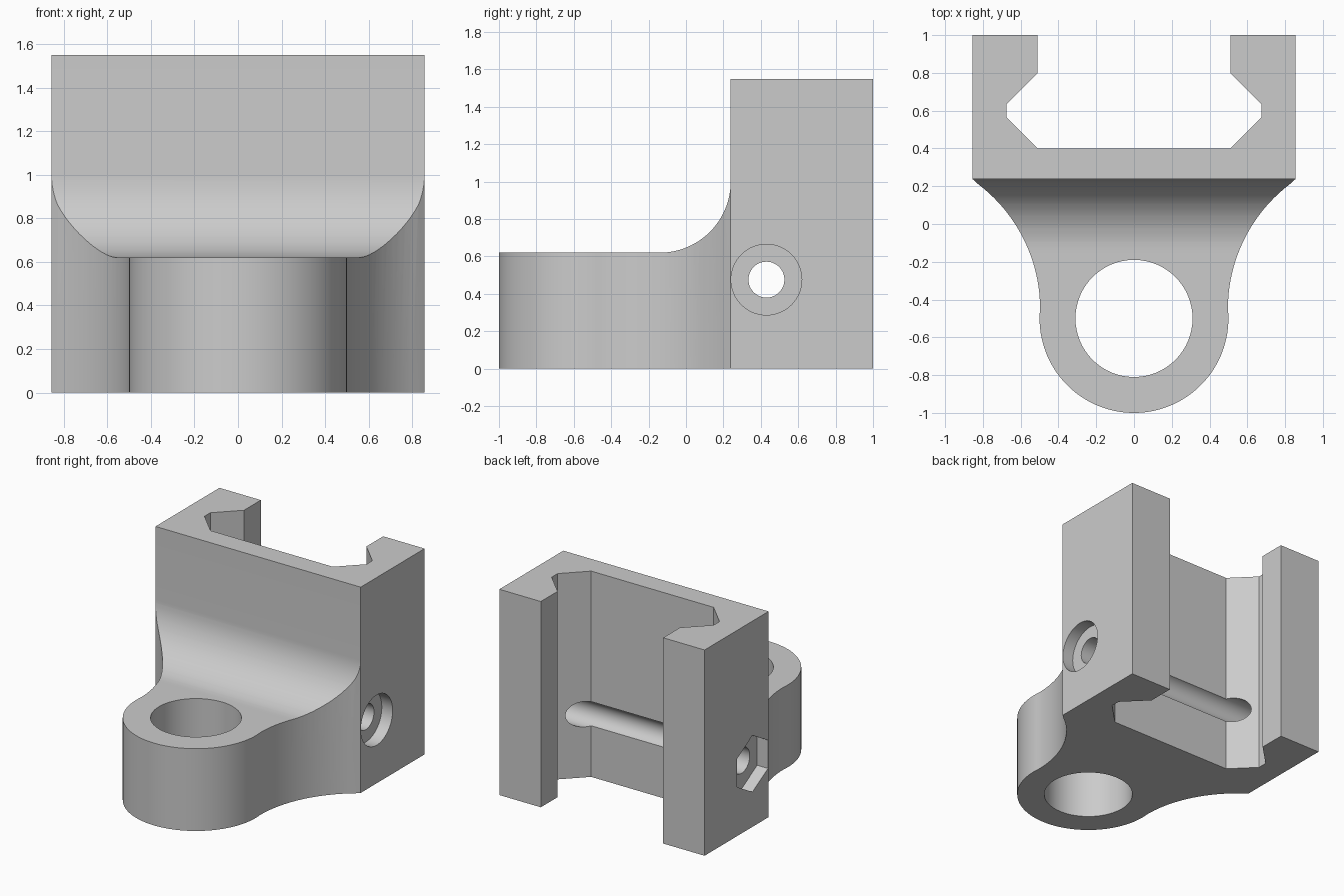
import bpy, bmesh
from math import sin, cos, pi, radians, sqrt, asin
from mathutils import Matrix, Vector

if "Cube" in bpy.data.objects:
    bpy.data.objects.remove(bpy.data.objects["Cube"], do_unlink=True)

grey = bpy.data.materials.new("plain grey")
grey.use_nodes = True
grey.diffuse_color = (0.6, 0.6, 0.6, 1)
grey.node_tree.nodes["Principled BSDF"].inputs["Base Color"].default_value = (0.6, 0.6, 0.6, 1)


def arc(cx, cy, r, start, end, steps):
    """Points on an arc, angles in radians."""
    return [(cx + r * cos(start + (end - start) * i / steps),
             cy + r * sin(start + (end - start) * i / steps)) for i in range(steps + 1)]


def prism(name, points, direction):
    """Extrude a closed loop of 3D points along a vector."""
    bm = bmesh.new()
    face = bm.faces.new([bm.verts.new(p) for p in points])
    ext = bmesh.ops.extrude_face_region(bm, geom=[face])
    moved = [v for v in ext["geom"] if isinstance(v, bmesh.types.BMVert)]
    bmesh.ops.translate(bm, verts=moved, vec=Vector(direction))
    bmesh.ops.recalc_face_normals(bm, faces=bm.faces)
    mesh = bpy.data.meshes.new(name)
    bm.to_mesh(mesh)
    bm.free()
    mesh.materials.append(grey)
    obj = bpy.data.objects.new(name, mesh)
    bpy.context.collection.objects.link(obj)
    return obj


def cut(body, cutter):
    cutter.hide_render = True
    mod = body.modifiers.new("cut", 'BOOLEAN')
    mod.operation = 'DIFFERENCE'
    mod.solver = 'EXACT'
    mod.object = cutter
    bpy.context.view_layer.objects.active = body
    bpy.ops.object.modifier_apply(modifier=mod.name)
    bpy.data.objects.remove(cutter, do_unlink=True)


# Plan outline: right half, from the back slot round to the nose
half_w, face_y = 0.855, 0.238
slot = [(0.51, 0.4), (0.675, 0.565), (0.675, 0.635), (0.51, 0.8), (0.51, 1)]
flare_r, waist_x, waist_y = 0.83, 0.497, -0.45
flare_end = pi - asin((face_y - waist_y) / flare_r)
flare = arc(waist_x + flare_r, waist_y, flare_r, flare_end, pi, 20)
flare[0] = (half_w, face_y)
nose = arc(0, -0.5, 0.5, radians(3), -pi / 2, 32)
right = slot + [(half_w, 1)] + flare + nose
left = [(-x, y) for x, y in reversed(right[:-1])]
body = prism("clamp_body", [(x, y, 0) for x, y in right + left], (0, 0, 1.55))

# Lower the nose and sweep it up into the front of the plate
front = 0.239
sweep = arc(front - 0.38, 1.0, 0.38, -pi / 2, 0, 24)
side = [(-1.3, 0.62)] + sweep + [(front, 1.8), (-1.3, 1.8)]
cut(body, prism("nose_cutter", [(-1.2, y, z) for y, z in side], (2.4, 0, 0)))

# Vertical rod hole in the nose
ring = arc(0, -0.5, 0.31, 0, 2 * pi, 64)[:-1]
cut(body, prism("rod_hole_cutter", [(x, y, -0.2) for x, y in ring], (0, 0, 1.6)))

# Cross bolt hole, round head recess and hexagonal nut recess
bolt_y, bolt_z, depth = 0.43, 0.476, 0.09


def bolt_cutter(name, radius, sides, x, length):
    ring = arc(bolt_y, bolt_z, radius, pi / 2, pi / 2 + 2 * pi, sides)[:-1]
    return prism(name, [(x, y, z) for y, z in ring], (length, 0, 0))


cut(body, bolt_cutter("bolt_hole_cutter", 0.096, 48, -1.2, 2.4))
cut(body, bolt_cutter("head_recess_cutter", 0.189, 64, half_w - depth, 0.4))
cut(body, bolt_cutter("nut_recess_cutter", 0.213, 6, depth - half_w, -0.4))

# Smooth the curved walls, keep the machined edges crisp
bpy.ops.object.select_all(action='DESELECT')
body.select_set(True)
bpy.context.view_layer.objects.active = body
bpy.ops.object.shade_smooth_by_angle(angle=radians(25))
